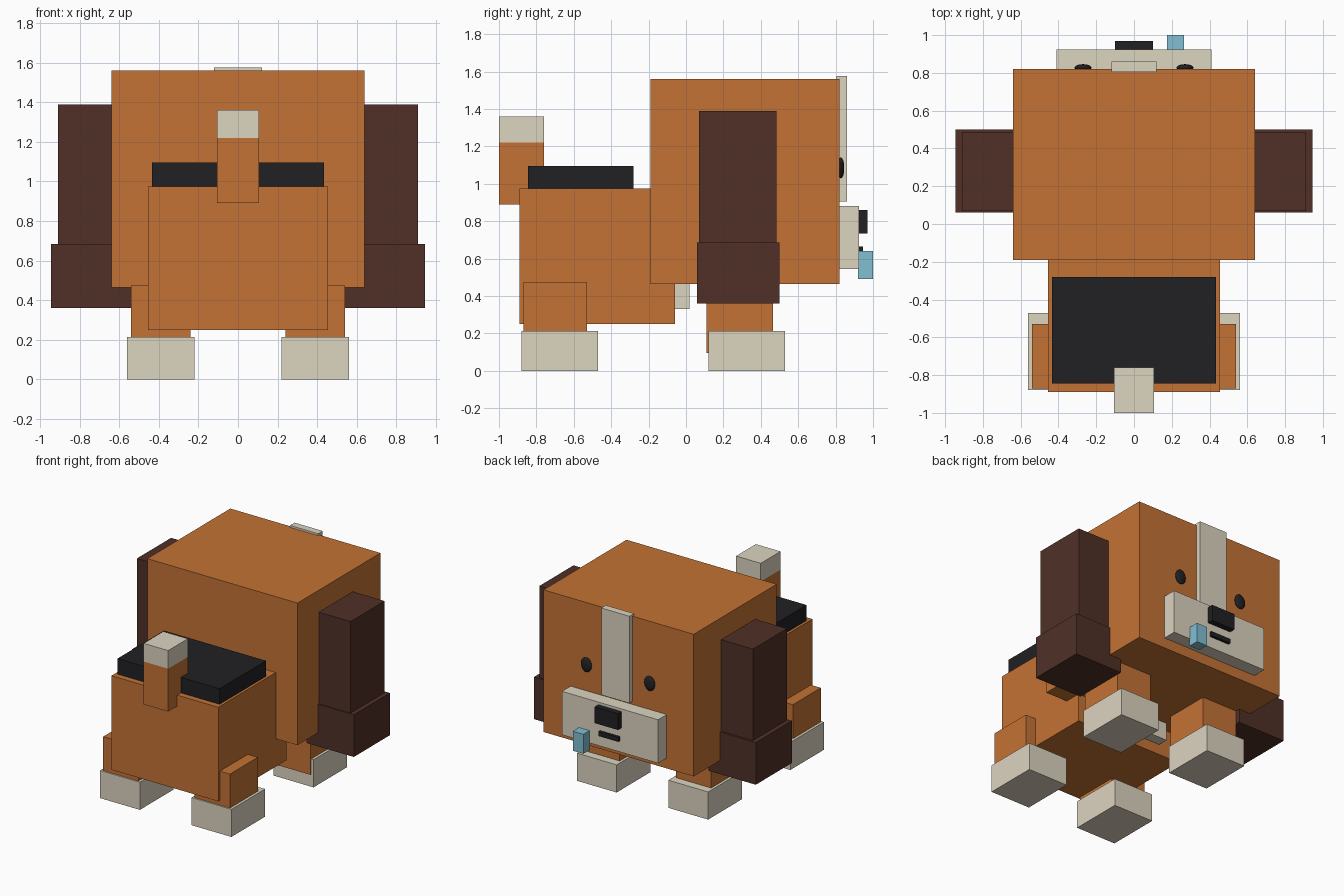
import bpy

if "Cube" in bpy.data.objects:
    bpy.data.objects.remove(bpy.data.objects["Cube"])


def material(name, rgb):
    m = bpy.data.materials.new(name)
    m.diffuse_color = (*rgb, 1)
    m.use_nodes = True
    m.node_tree.nodes["Principled BSDF"].inputs["Base Color"].default_value = m.diffuse_color
    return m


ORANGE = material("orange_fur", (0.55, 0.17, 0.035))
CREAM = material("cream_fur", (0.72, 0.66, 0.53))
BROWN = material("brown_fur", (0.08, 0.03, 0.02))
BLACK = material("black", (0.015, 0.014, 0.016))
BLUE = material("blue", (0.22, 0.52, 0.65))


def box(name, x, y, z, mat):
    """Box from (min, max) ranges along each axis."""
    ranges = (x, y, z)
    bpy.ops.mesh.primitive_cube_add(size=1, location=[(a + b) / 2 for a, b in ranges])
    ob = bpy.context.object
    ob.name = name
    ob.scale = [b - a for a, b in ranges]
    bpy.ops.object.transform_apply(location=False, rotation=False, scale=True)
    ob.data.materials.append(mat)
    return ob


def pair(name, x, y, z, mat):
    """The same box on both sides of x = 0."""
    box(name + "_right", x, y, z, mat)
    box(name + "_left", (-x[1], -x[0]), y, z, mat)


# Body, chest patch and back patch
box("body", (-0.455, 0.455), (-0.89, -0.06), (0.25, 0.975), ORANGE)
box("chest_patch", (-0.28, 0.28), (-0.10, 0.02), (0.33, 0.70), CREAM)
box("back_patch", (-0.435, 0.435), (-0.845, -0.28), (0.95, 1.095), BLACK)

# Tail with pale tip
box("tail", (-0.105, 0.105), (-1.0, -0.76), (0.89, 1.22), ORANGE)
box("tail_tip", (-0.105, 0.105), (-1.0, -0.76), (1.22, 1.36), CREAM)

# Legs and paws
for end, leg_y, paw_y in (("rear", (-0.87, -0.53), (-0.88, -0.47)),
                          ("front", (0.11, 0.465), (0.12, 0.53))):
    pair(end + "_leg", (0.24, 0.54), leg_y, (0.095, 0.475), ORANGE)
    pair(end + "_paw", (0.22, 0.56), paw_y, (0.0, 0.213), CREAM)

# Head and hanging ears
box("head", (-0.64, 0.64), (-0.19, 0.82), (0.465, 1.56), ORANGE)
pair("ear", (0.56, 0.91), (0.07, 0.485), (0.55, 1.39), BROWN)
pair("ear_tip", (0.54, 0.945), (0.06, 0.50), (0.36, 0.685), BROWN)

# Face
box("blaze", (-0.12, 0.12), (0.805, 0.86), (0.905, 1.575), CREAM)
box("snout", (-0.41, 0.41), (0.80, 0.925), (0.545, 0.88), CREAM)
box("nose", (-0.10, 0.10), (0.91, 0.97), (0.735, 0.86), BLACK)
box("mouth", (-0.085, 0.085), (0.91, 0.945), (0.63, 0.665), BLACK)
box("tongue", (0.175, 0.265), (0.92, 1.0), (0.49, 0.64), BLUE)

# Flattened round eyes
for side, label in ((1, "right"), (-1, "left")):
    bpy.ops.mesh.primitive_uv_sphere_add(segments=24, ring_count=12, radius=1,
                                         location=(side * 0.27, 0.828, 1.085))
    eye = bpy.context.object
    eye.name = "eye_" + label
    eye.scale = (0.045, 0.018, 0.056)
    bpy.ops.object.transform_apply(location=False, rotation=False, scale=True)
    eye.data.materials.append(BLACK)
    bpy.ops.object.shade_smooth_by_angle()
